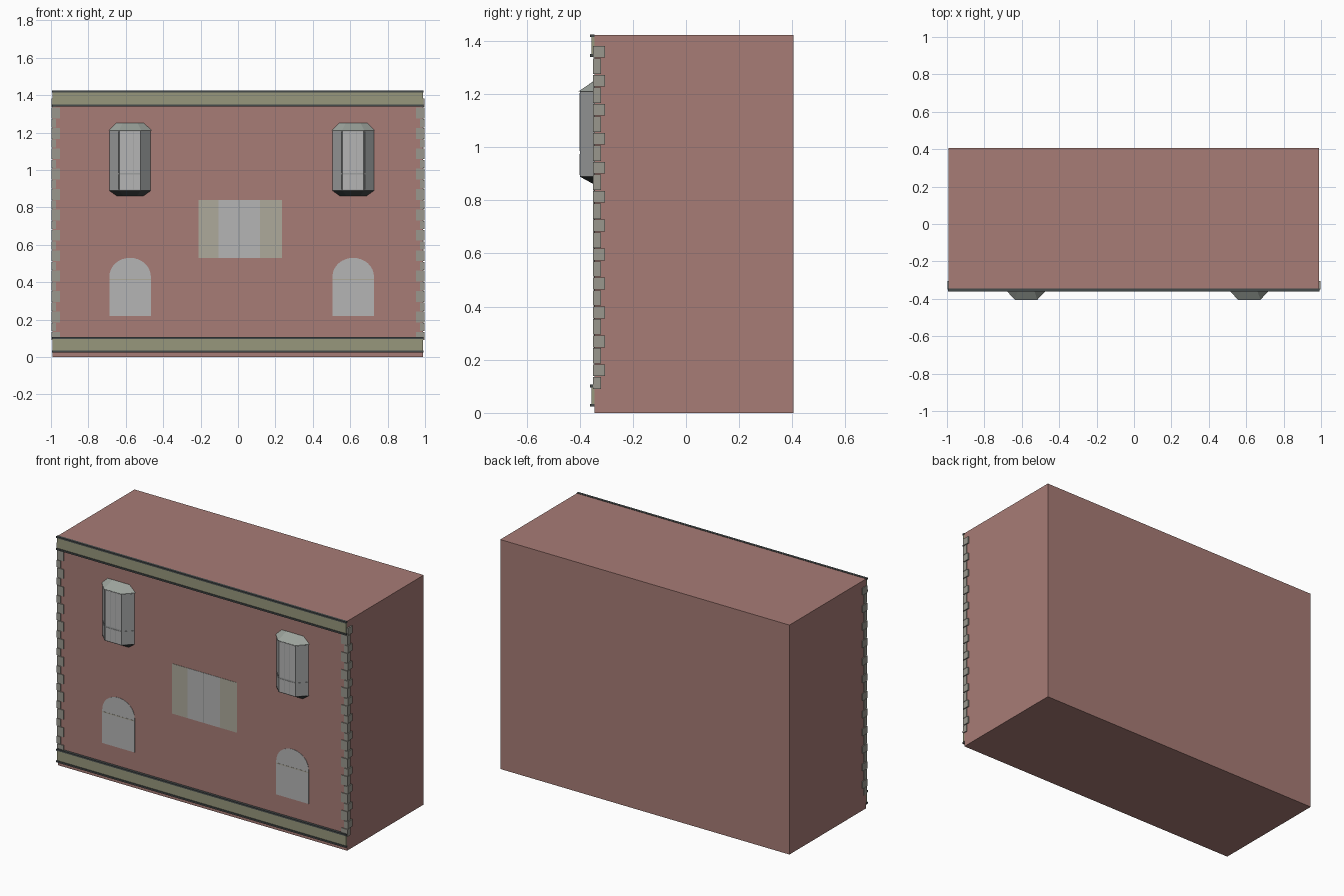
import bpy, math

if "Cube" in bpy.data.objects:
    bpy.data.objects.remove(bpy.data.objects["Cube"])

def mat(name, r, g, b):
    m = bpy.data.materials.new(name)
    m.diffuse_color = (r, g, b, 1)
    m.use_nodes = True
    m.node_tree.nodes["Principled BSDF"].inputs["Base Color"].default_value = m.diffuse_color
    return m

BRICK = mat("brick", 0.39, 0.20, 0.18)
OLIVE = mat("olive", 0.31, 0.31, 0.20)
DARK = mat("dark_trim", 0.06, 0.07, 0.07)
STONE = mat("stone", 0.32, 0.31, 0.27)
GLASS = mat("glass", 0.46, 0.46, 0.46)
FRAME = mat("frame", 0.34, 0.35, 0.35)
BEIGE = mat("curtain", 0.42, 0.40, 0.33)
ROOF = mat("bay_roof", 0.33, 0.36, 0.33)
WALL = -0.345

def mesh(name, verts, faces, m):
    me = bpy.data.meshes.new(name)
    me.from_pydata(verts, [], faces)
    me.materials.append(m)
    ob = bpy.data.objects.new(name, me)
    bpy.context.collection.objects.link(ob)
    return ob

def loft(name, a, b, m):
    # closed solid between two matching loops
    n = len(a)
    faces = [(i, (i + 1) % n, n + (i + 1) % n, n + i) for i in range(n)]
    faces += [tuple(range(n))[::-1], tuple(range(n, 2 * n))]
    return mesh(name, a + b, faces, m)

def box(name, x0, x1, y0, y1, z0, z1, m):
    ring = [(x0, y0), (x1, y0), (x1, y1), (x0, y1)]
    return loft(name, [(x, y, z0) for x, y in ring], [(x, y, z1) for x, y in ring], m)

# main block
box("building", -0.993, 0.99, WALL, 0.405, 0, 1.422, BRICK)

# plinth and cornice bands with dark edge strips
for name, z0, z1 in (("plinth", 0.024, 0.106), ("cornice", 1.34, 1.424)):
    box(name + "_band", -0.993, 0.99, -0.356, WALL, z0 + 0.01, z1 - 0.01, OLIVE)
    box(name + "_lower_strip", -0.995, 0.992, -0.361, WALL, z0, z0 + 0.01, DARK)
    box(name + "_upper_strip", -0.995, 0.992, -0.361, WALL, z1 - 0.01, z1, DARK)

# corner quoins, alternately long on the side and on the front
for side in (-1, 1):
    for k in range(25):
        long_side = k % 2 == 1
        zc = 0.16 + (k - 1) * 0.0545
        h = 0.022 if long_side else 0.029
        w, d = (0.026, 0.045) if long_side else (0.043, 0.03)
        p = 0.998 if long_side else 0.996
        if k == 24:
            continue
        box("quoin", *sorted((side * p, side * (p - w))), -0.35, -0.35 + d,
            max(zc - h, 0.09), zc + h, STONE)

# bay windows
def ring(cx, back, front, y, z):
    return [(cx - back, WALL, z), (cx - front, y, z), (cx + front, y, z), (cx + back, WALL, z)]

def bay(cx):
    back, front, y = 0.11, 0.056, -0.399
    loft("bay_body", ring(cx, back, front, y, 0.89), ring(cx, back, front, y, 1.21), FRAME)
    eave = ring(cx, 0.116, 0.06, -0.405, 1.21)
    loft("bay_roof", eave, ring(cx, 0.075, 0.04, WALL - 0.001, 1.25), ROOF)
    loft("bay_base", ring(cx, 0.07, 0.035, WALL - 0.001, 0.86),
         ring(cx, 0.112, 0.058, -0.401, 0.89), DARK)
    # front panes, mullions and sill rail
    for i in range(3):
        x = cx - 0.054 + i * 0.037
        box("bay_pane", x, x + 0.034, y - 0.002, y, 0.985, 1.205, GLASS)
        box("bay_apron", x, x + 0.034, y - 0.002, y, 0.895, 0.975, GLASS)
    # panes on the slanted cheeks
    for s in (-1, 1):
        def pt(t, off):
            return (cx + s * (front + (back - front) * t + off * 0.7), y + (WALL - y) * t - off * 0.7)
        cheek = [pt(0.08, 0), pt(0.92, 0), pt(0.92, 0.002), pt(0.08, 0.002)]
        if s < 0:
            cheek.reverse()
        for z0, z1 in ((0.895, 0.975), (0.985, 1.205)):
            loft("bay_cheek_pane", [(a, b, z0) for a, b in cheek],
                 [(a, b, z1) for a, b in cheek], FRAME)

# arched ground floor windows
def arched(cx):
    r = 0.111
    prof = [(cx - r, 0.43), (cx - r, 0.22), (cx + r, 0.22), (cx + r, 0.43)]
    for i in range(1, 16):
        a = math.pi * i / 16
        prof.append((cx + r * math.cos(a), 0.43 + 0.1 * math.sin(a)))
    loft("arched_window", [(x, WALL - 0.002, z) for x, z in prof],
         [(x, WALL + 0.01, z) for x, z in prof], GLASS)
    box("arched_window_rail", cx - r, cx + r, WALL - 0.003, WALL, 0.411, 0.417, BEIGE)

for cx in (-0.577, 0.616):
    bay(cx)
    arched(cx)

# wide central window with curtains either side
y = WALL - 0.002
for x0, x1, name, m in ((-0.21, -0.105, "left_curtain", BEIGE), (-0.105, 0.005, "left_pane", GLASS),
                        (0.011, 0.118, "right_pane", GLASS), (0.118, 0.235, "right_curtain", BEIGE)):
    box(name, x0, x1, y, WALL + 0.01, 0.53, 0.84, m)
box("centre_mullion", 0.005, 0.011, y - 0.001, WALL + 0.01, 0.53, 0.84, FRAME)
